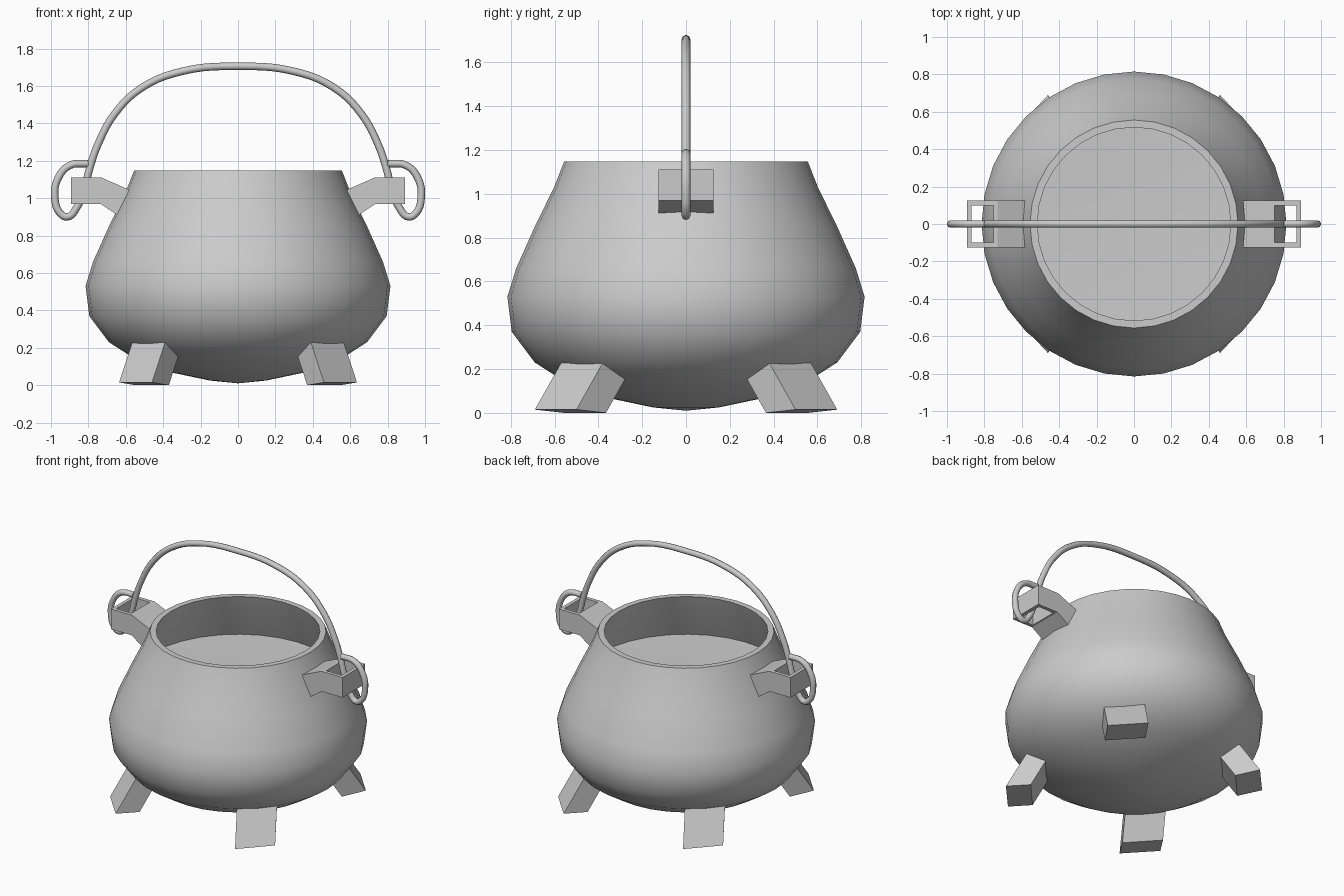
import bpy, bmesh, math
from mathutils import Vector

if "Cube" in bpy.data.objects:
    bpy.data.objects.remove(bpy.data.objects["Cube"])


def new_object(name, bm):
    bmesh.ops.recalc_face_normals(bm, faces=bm.faces)
    me = bpy.data.meshes.new(name)
    bm.to_mesh(me)
    bm.free()
    ob = bpy.data.objects.new(name, me)
    bpy.context.collection.objects.link(ob)
    bpy.ops.object.select_all(action='DESELECT')
    bpy.context.view_layer.objects.active = ob
    ob.select_set(True)
    return ob


def lathe(name, profile, steps=32):
    bm = bmesh.new()
    vs = [bm.verts.new((r, 0, z)) for r, z in profile]
    es = [bm.edges.new(p) for p in zip(vs, vs[1:])]
    bmesh.ops.spin(bm, geom=vs + es, cent=(0, 0, 0), axis=(0, 0, 1),
                   angle=2 * math.pi, steps=steps)
    bmesh.ops.remove_doubles(bm, verts=bm.verts, dist=0.0005)
    return new_object(name, bm)


def prism(name, base, shift):
    bm = bmesh.new()
    face = bm.faces.new([bm.verts.new(p) for p in base])
    top = bmesh.ops.extrude_face_region(bm, geom=[face])
    verts = [g for g in top['geom'] if isinstance(g, bmesh.types.BMVert)]
    bmesh.ops.translate(bm, verts=verts, vec=Vector(shift))
    # keep the starting cap so the prism is closed
    if not face.is_valid or not any(len(e.link_faces) == 1 for e in bm.edges):
        return new_object(name, bm)
    bmesh.ops.holes_fill(bm, edges=bm.edges, sides=0)
    return new_object(name, bm)


def mirror(ob, x=True, y=False):
    m = ob.modifiers.new("Mirror", 'MIRROR')
    m.use_axis = (x, y, False)
    m.use_mirror_merge = False


# Pot: bellied body with inner wall and floor in one lathed profile
lathe("pot_body", [
    (0, .01), (.15, .025), (.35, .067), (.55, .14), (.69, .23), (.795, .37),
    (.815, .53), (.775, .66), (.69, .85), (.602, 1.03), (.556, 1.147),
    (.517, 1.147), (.56, 1.03), (.655, .82), (.4, .81), (0, .805)])
bpy.ops.object.shade_smooth_by_angle(angle=math.radians(35))

# Feet: slanted blocks, mirrored to all four corners
foot = prism("feet", [(.46, .69, .015), (.636, .5, .015),
                      (.545, .365, 0), (.37, .555, 0)], (-.07, -.12, .213))
mirror(foot, y=True)

# Lugs: bent arm with a vertical slot through its outer end
lug = prism("handle_lugs", [(x, -.125, z) for x, z in (
    (.893, 1.11), (.73, 1.11), (.57, 1.04), (.63, .9), (.735, .97), (.893, .97))],
    (0, .25, 0))
cutter = prism("slot_cutter", [(.75, -.1, .8), (.868, -.1, .8),
                               (.868, .1, .8), (.75, .1, .8)], (0, 0, .5))
cutter.hide_render = True
cut = lug.modifiers.new("Slot", 'BOOLEAN')
cut.object = cutter
cut.operation = 'DIFFERENCE'
cut.solver = 'EXACT'
bpy.context.view_layer.objects.active = lug
bpy.ops.object.modifier_apply(modifier=cut.name)
bpy.data.objects.remove(cutter)
mirror(lug)

# Bail handle: arched wire with a hooked loop at each end
half = [(.80, 1.185), (.90, 1.175), (.965, 1.10), (.979, 1.0), (.955, .925),
        (.912, .9), (.865, .945), (.82, 1.06), (.79, 1.17), (.752, 1.28),
        (.66, 1.45), (.515, 1.59), (.3, 1.678)]
path = half + [(0, 1.705)] + [(-x, z) for x, z in reversed(half)]
cu = bpy.data.curves.new("bail_handle", 'CURVE')
cu.dimensions = '3D'
cu.bevel_depth = .02
cu.bevel_resolution = 2
cu.resolution_u = 5
cu.use_fill_caps = True
sp = cu.splines.new('BEZIER')
sp.bezier_points.add(len(path) - 1)
for bp, (x, z) in zip(sp.bezier_points, path):
    bp.co = (x, 0, z)
    bp.handle_left_type = bp.handle_right_type = 'AUTO'
sp.use_smooth = True
bail = bpy.data.objects.new("bail_handle", cu)
bpy.context.collection.objects.link(bail)
